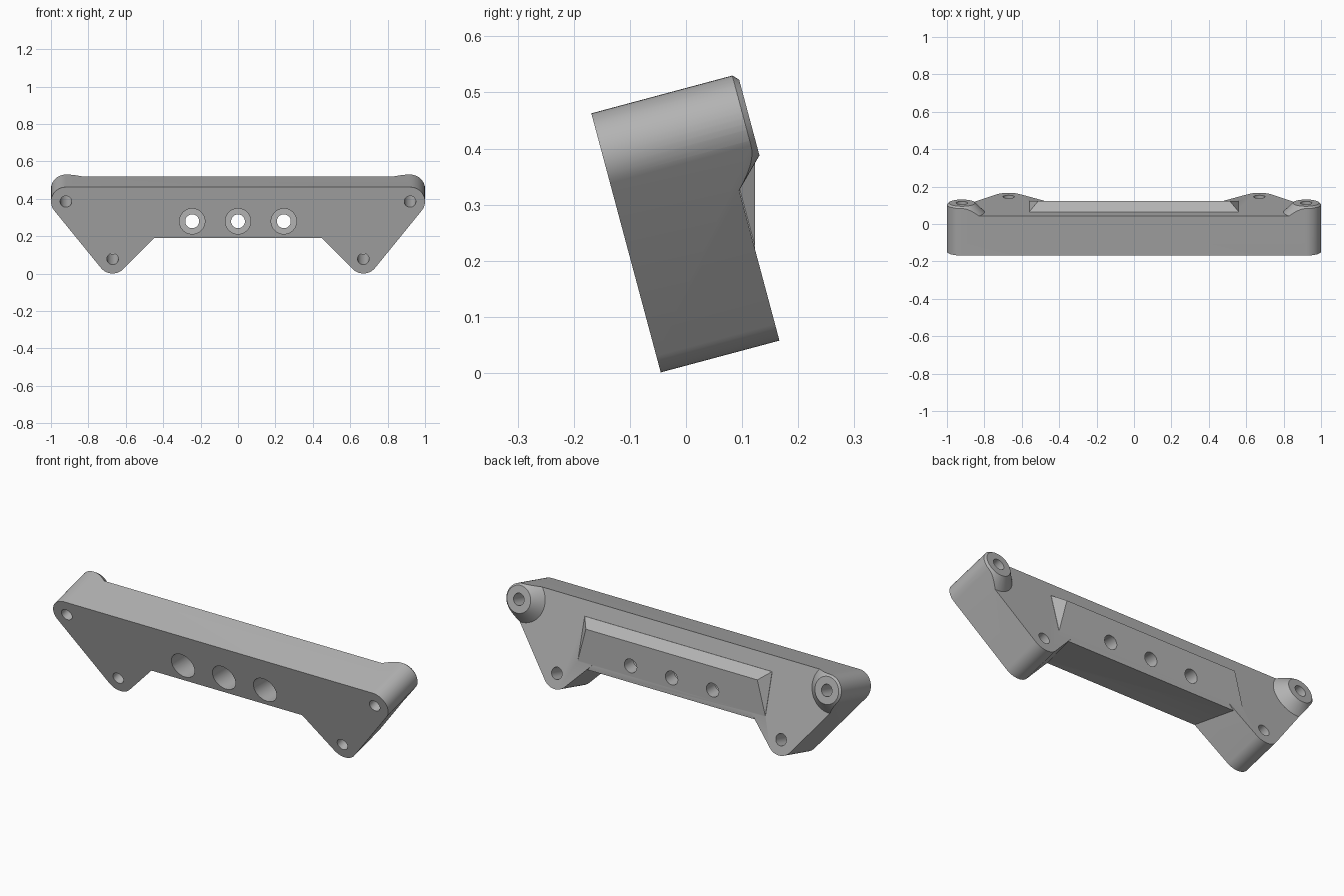
import bpy, bmesh
from math import sin, cos, radians, pi
from mathutils import Matrix, Vector

if "Cube" in bpy.data.objects:
    bpy.data.objects.remove(bpy.data.objects["Cube"])

grey = bpy.data.materials.new("plain_grey")
grey.use_nodes = True
grey.diffuse_color = (0.45, 0.45, 0.45, 1)
grey.node_tree.nodes["Principled BSDF"].inputs["Base Color"].default_value = (0.45, 0.45, 0.45, 1)

# The body leans back: local y runs through the thickness, local z up the face
LEAN = Matrix.Translation((0, -0.045, 0.001)) @ Matrix.Rotation(radians(15), 4, 'X')
THICK, BOSS = 0.219, 0.27
CORNER, FOOT, R = (0.92, 0.398), (0.67, 0.08), 0.08


def finish(name, bm, matrix=LEAN):
    bmesh.ops.transform(bm, matrix=matrix, verts=bm.verts)
    bmesh.ops.recalc_face_normals(bm, faces=bm.faces)
    mesh = bpy.data.meshes.new(name)
    bm.to_mesh(mesh)
    bm.free()
    mesh.materials.append(grey)
    ob = bpy.data.objects.new(name, mesh)
    bpy.context.collection.objects.link(ob)
    return ob


def rod(name, x, z, y0, y1, r0, r1, matrix=LEAN):
    """Round bar or cone running along y."""
    bm = bmesh.new()
    place = Matrix.Translation((x, (y0 + y1) / 2, z)) @ Matrix.Rotation(-pi / 2, 4, 'X')
    bmesh.ops.create_cone(bm, cap_ends=True, segments=48, radius1=r0, radius2=r1,
                          depth=y1 - y0, matrix=place)
    return finish(name, bm, matrix)


def boolean(target, tool, operation):
    mod = target.modifiers.new("cut", 'BOOLEAN')
    mod.operation, mod.solver, mod.object = operation, 'EXACT', tool
    bpy.context.view_layer.objects.active = target
    bpy.ops.object.modifier_apply(modifier=mod.name)
    bpy.data.objects.remove(tool)


def arc(centre, a0, a1, n=16):
    steps = [radians(a0 + (a1 - a0) * i / n) for i in range(n + 1)]
    return [(centre[0] + R * cos(a), centre[1] + R * sin(a)) for a in steps]


# Body: rounded outline with two feet, pushed through the boss height
half = arc(CORNER, 90, -38) + arc(FOOT, -38, -134) + [(0.45, 0.195)]
outline = half + [(-x, z) for x, z in reversed(half)]
bm = bmesh.new()
face = bm.faces.new([bm.verts.new((x, 0, z)) for x, z in outline])
top = bmesh.ops.extrude_face_region(bm, geom=[face])["geom"]
bmesh.ops.translate(bm, vec=(0, BOSS, 0),
                    verts=[g for g in top if isinstance(g, bmesh.types.BMVert)])
body = finish("mounting_bracket", bm)

# Lower the back face everywhere except at the two conical bosses
bm = bmesh.new()
bmesh.ops.create_cube(bm, size=1, matrix=Matrix.Translation((0, THICK + 0.1, 0.25))
                      @ Matrix.Diagonal((2.4, 0.2, 1, 1)))
relief = finish("back_relief", bm)
for side in (-1, 1):
    cone = rod("boss_cone", side * CORNER[0], CORNER[1], BOSS - 0.1, BOSS + 0.04, 0.17, 0.03)
    boolean(relief, cone, 'DIFFERENCE')
boolean(body, relief, 'DIFFERENCE')

# Upright pad on the back, with chamfered top and ends and a level underside
bm = bmesh.new()
inner = [LEAN @ Vector((0, 0.001, 0.195)), LEAN @ Vector((0, 0.06, 0.39))]
section = [(p.y, p.z) for p in inner] + [(0.123, 0.19), (0.123, 0.226), (0.065, 0.442)]
for side in (-1, 1):
    for y, z in section:
        bm.verts.new((side * 0.56, y, z))
    bm.verts.new((side * 0.512, 0.123, 0.407))
bmesh.ops.convex_hull(bm, input=bm.verts)
boolean(body, finish("back_pad", bm, Matrix()), 'UNION')

# Leaning bolt holes through bosses and feet
for side in (-1, 1):
    for x, z in (CORNER, FOOT):
        boolean(body, rod("bolt_hole", side * x, z, -0.1, 0.4, 0.031, 0.031), 'DIFFERENCE')

# Level counterbored holes through the middle
for x in (-0.245, 0, 0.245):
    boolean(body, rod("screw_hole", x, 0.28, -0.4, 0.4, 0.037, 0.037, Matrix()), 'DIFFERENCE')
    boolean(body, rod("counterbore", x, 0.28, -0.4, 0.05, 0.068, 0.068, Matrix()), 'DIFFERENCE')

bpy.ops.object.select_all(action='DESELECT')
body.select_set(True)
bpy.context.view_layer.objects.active = body
bpy.ops.object.shade_smooth_by_angle(angle=radians(25))
